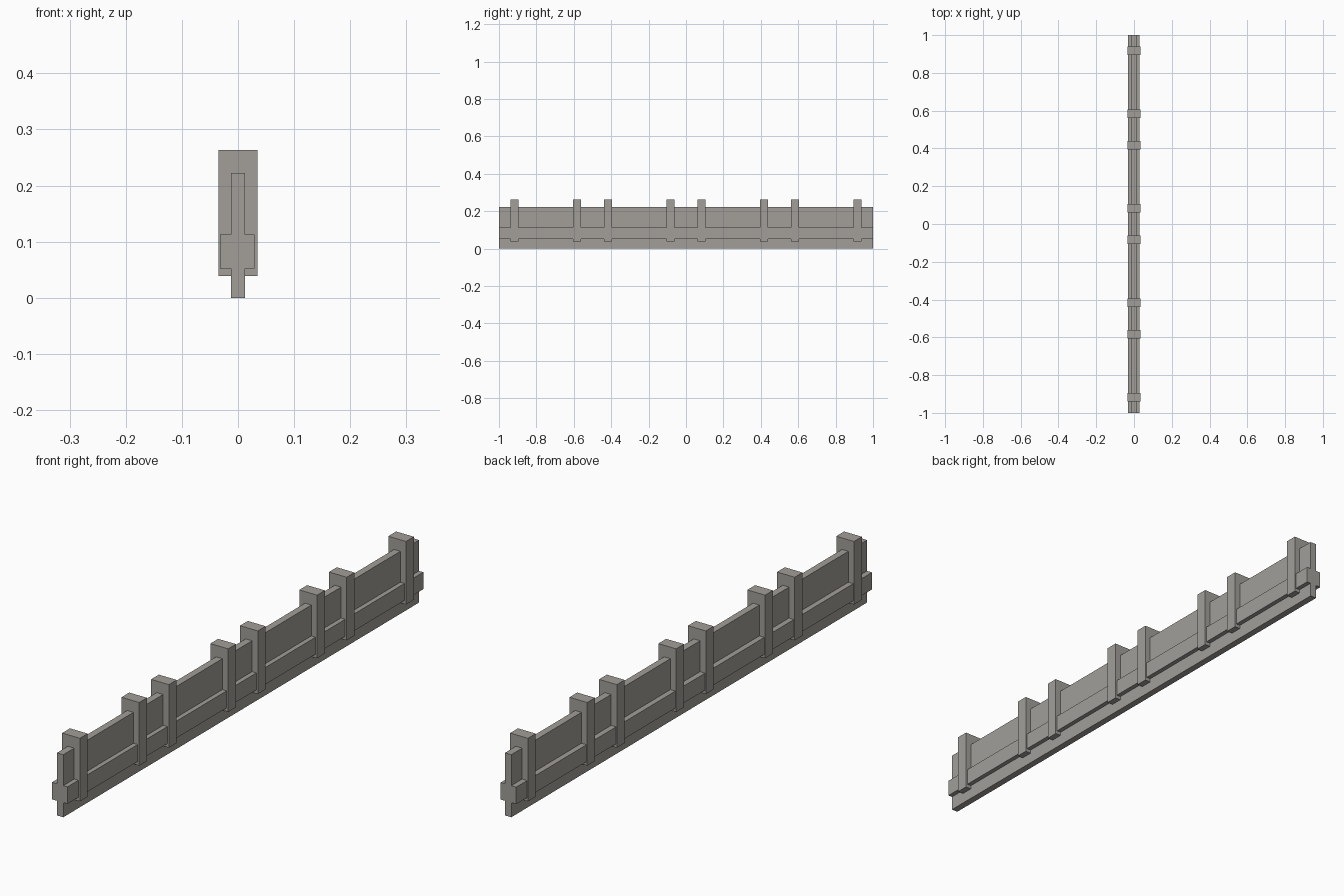
import bpy

# Remove the default cube
cube = bpy.data.objects.get("Cube")
if cube:
    bpy.data.objects.remove(cube, do_unlink=True)

# Single stone-grey material
stone = bpy.data.materials.new("warm_grey")
stone.use_nodes = True
colour = (0.36, 0.345, 0.32, 1.0)
stone.diffuse_color = colour
stone.node_tree.nodes["Principled BSDF"].inputs["Base Color"].default_value = colour


def box(name, x, y, z):
    """Add a box spanning the given (low, high) range on each axis."""
    spans = (x, y, z)
    bpy.ops.mesh.primitive_cube_add(size=1, location=[(a + b) / 2 for a, b in spans])
    obj = bpy.context.object
    obj.name = name
    obj.scale = [b - a for a, b in spans]
    bpy.ops.object.transform_apply(location=False, rotation=False, scale=True)
    obj.data.materials.append(stone)
    return obj


# Thin wall running the full length
box("wall_panel", (-0.0125, 0.0125), (-1, 1), (0, 0.2225))

# Thicker rail along the lower half, passing through the wall
box("lower_rail", (-0.032, 0.029), (-1, 1), (0.052, 0.1125))

# Posts, mirrored about the middle
half_width = 0.022
for number, twelfths in enumerate((1, 5, 7, 11), 1):
    for label, side in (("front", -1), ("back", 1)):
        y = side * twelfths / 12
        box(f"{label}_post_{number}", (-0.035, 0.035),
            (y - half_width, y + half_width), (0.039, 0.2635))
